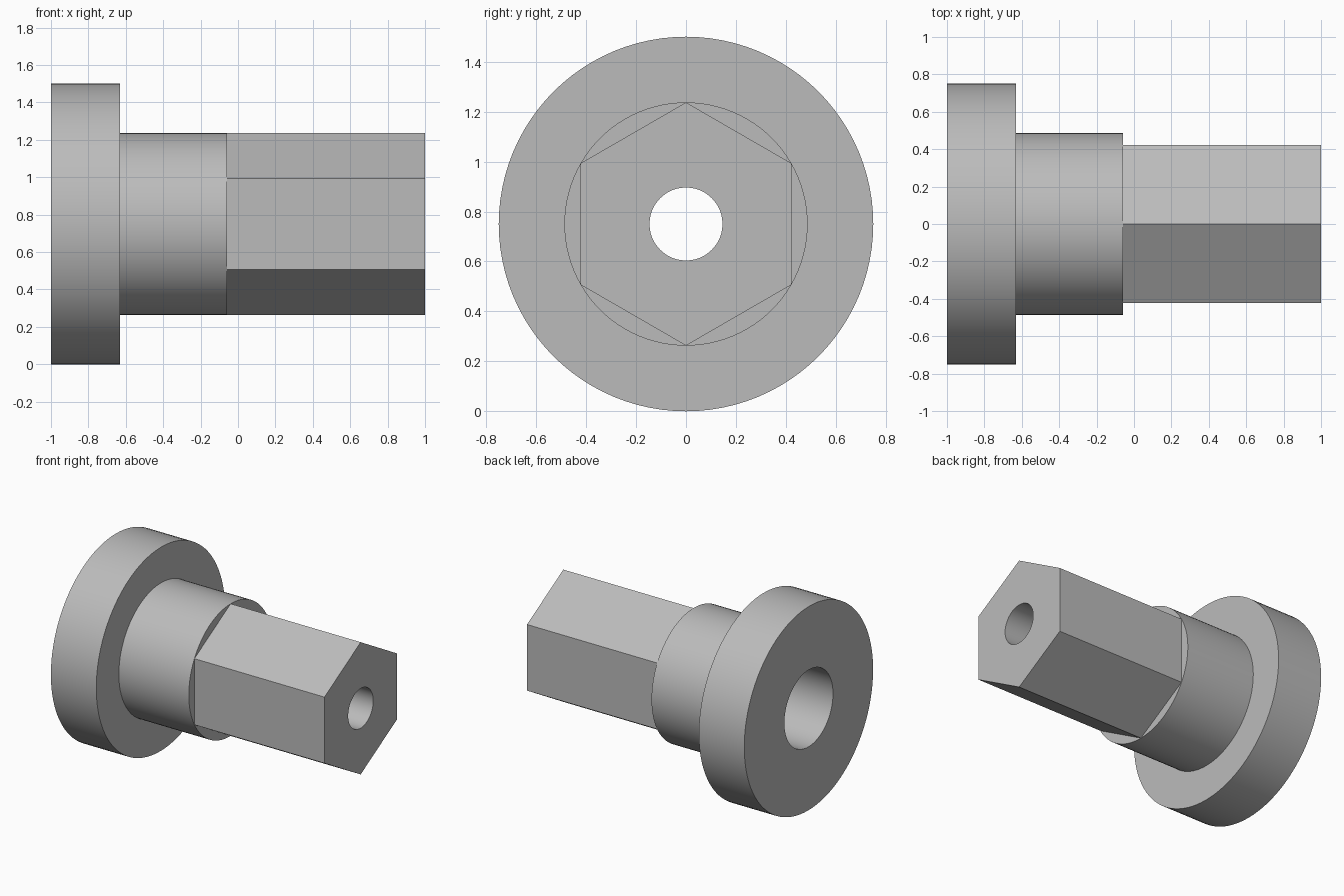
import bpy, bmesh, math

cube = bpy.data.objects.get("Cube")
if cube:
    bpy.data.objects.remove(cube, do_unlink=True)

SEGMENTS = 96
FLANGE_R, COLLAR_R, SOCKET_R, BORE_R = 0.75, 0.487, 0.283, 0.146
LEFT_END, FLANGE_END, COLLAR_END, SHANK_END = -1.0, -0.63, -0.06, 1.0
AXIS_Z = FLANGE_R


def steel_material():
    colour = (0.5, 0.5, 0.5, 1)
    mat = bpy.data.materials.new("plain grey")
    mat.use_nodes = True
    mat.diffuse_color = colour
    mat.node_tree.nodes["Principled BSDF"].inputs["Base Color"].default_value = colour
    return mat


def hex_radius(angle):
    """Distance to a hexagon whose corners touch the collar radius."""
    sector = math.pi / 3
    return COLLAR_R * math.cos(sector / 2) / math.cos(angle % sector - sector / 2)


def ring(bm, x, radius, is_hex=False):
    """Ring of vertices around the x axis; angle zero points straight up."""
    verts = []
    for i in range(SEGMENTS):
        a = math.tau * i / SEGMENTS
        r = hex_radius(a) if is_hex else radius
        verts.append(bm.verts.new((x, r * math.sin(a), AXIS_Z + r * math.cos(a))))
    return verts


# Closed section: flange, collar, hexagonal shank, bore, socket
section = [
    (LEFT_END, SOCKET_R, False), (LEFT_END, FLANGE_R, False),
    (FLANGE_END, FLANGE_R, False), (FLANGE_END, COLLAR_R, False),
    (COLLAR_END, COLLAR_R, False), (COLLAR_END, COLLAR_R, True),
    (SHANK_END, COLLAR_R, True), (SHANK_END, BORE_R, False),
    (COLLAR_END, BORE_R, False), (COLLAR_END, SOCKET_R, False),
]
bm = bmesh.new()
rings = [ring(bm, *point) for point in section]
for a, b in zip(rings, rings[1:] + rings[:1]):
    for i in range(SEGMENTS):
        j = (i + 1) % SEGMENTS
        bm.faces.new((a[i], a[j], b[j], b[i]))

# Join the hexagon corners to the collar rim
bmesh.ops.remove_doubles(bm, verts=bm.verts, dist=0.00001)
bmesh.ops.recalc_face_normals(bm, faces=bm.faces)

mesh = bpy.data.meshes.new("flanged_hex_bushing")
bm.to_mesh(mesh)
bm.free()
mesh.materials.append(steel_material())
bushing = bpy.data.objects.new("flanged_hex_bushing", mesh)
bpy.context.collection.objects.link(bushing)

# Smooth round walls, crisp rims and flats
bpy.ops.object.select_all(action="DESELECT")
bushing.select_set(True)
bpy.context.view_layer.objects.active = bushing
bpy.ops.object.shade_smooth_by_angle(angle=math.radians(30))
